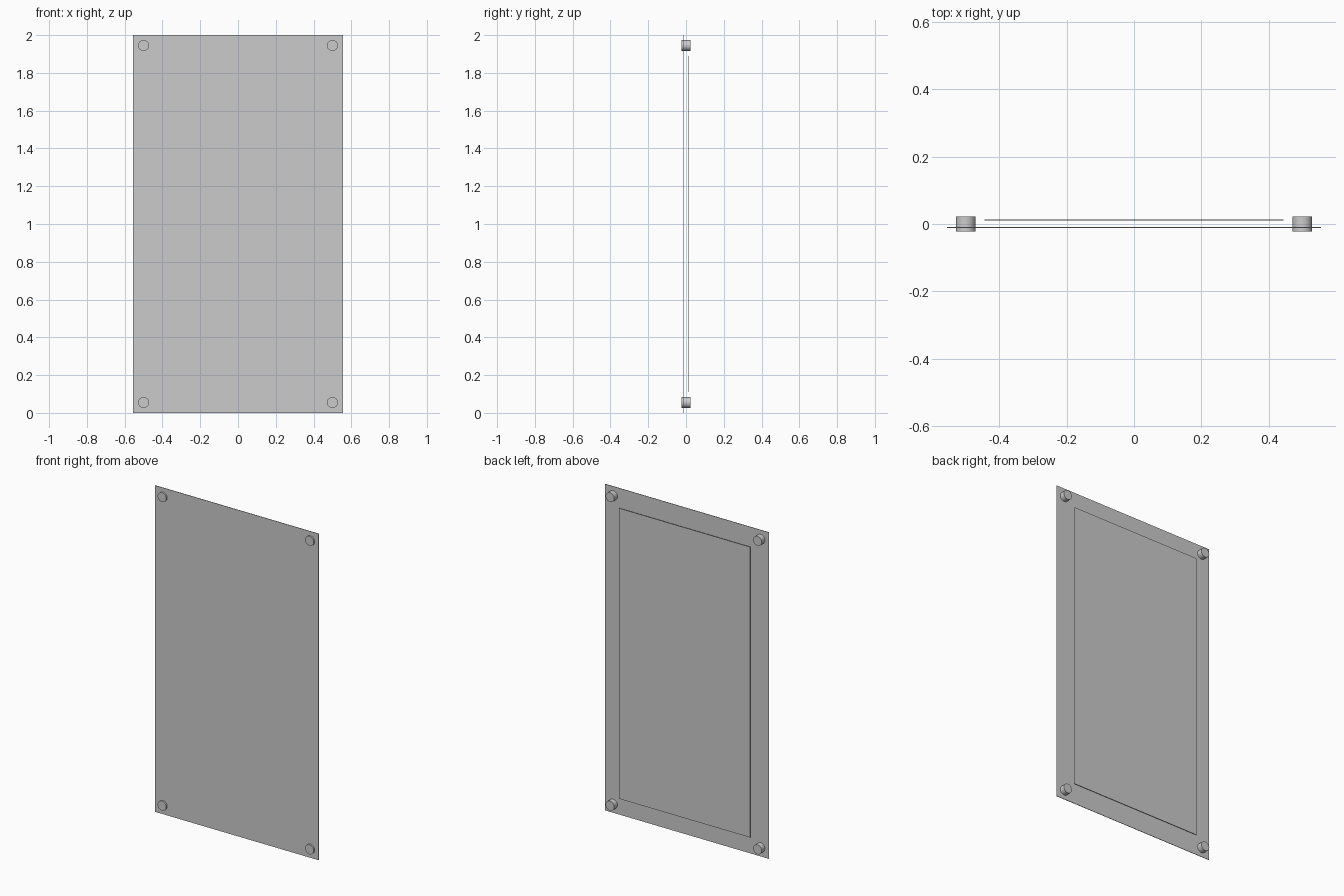
import bpy
from math import radians

if "Cube" in bpy.data.objects:
    bpy.data.objects.remove(bpy.data.objects["Cube"])


def panel(name, width, height, y, thickness=0.003):
    bpy.ops.mesh.primitive_cube_add(size=1, location=(0, y, 1))
    ob = bpy.context.object
    ob.name = name
    ob.scale = (width, thickness, height)
    bpy.ops.object.transform_apply(location=False, rotation=False, scale=True)


def standoff(name, x, z):
    bpy.ops.mesh.primitive_cylinder_add(vertices=32, radius=0.029, depth=0.045,
                                        location=(x, 0, z),
                                        rotation=(radians(90), 0, 0))
    bpy.context.object.name = name
    bpy.ops.object.shade_smooth_by_angle(angle=radians(30))


# Large front sheet and the smaller sheet behind it
panel("front_panel", 1.11, 2.0, -0.011)
panel("back_panel", 0.888, 1.78, 0.0125)

# Round mounting standoffs in the four corners
for side, x in (("left", -0.5), ("right", 0.5)):
    for level, z in (("lower", 0.055), ("upper", 1.945)):
        standoff(f"standoff_{level}_{side}", x, z)
